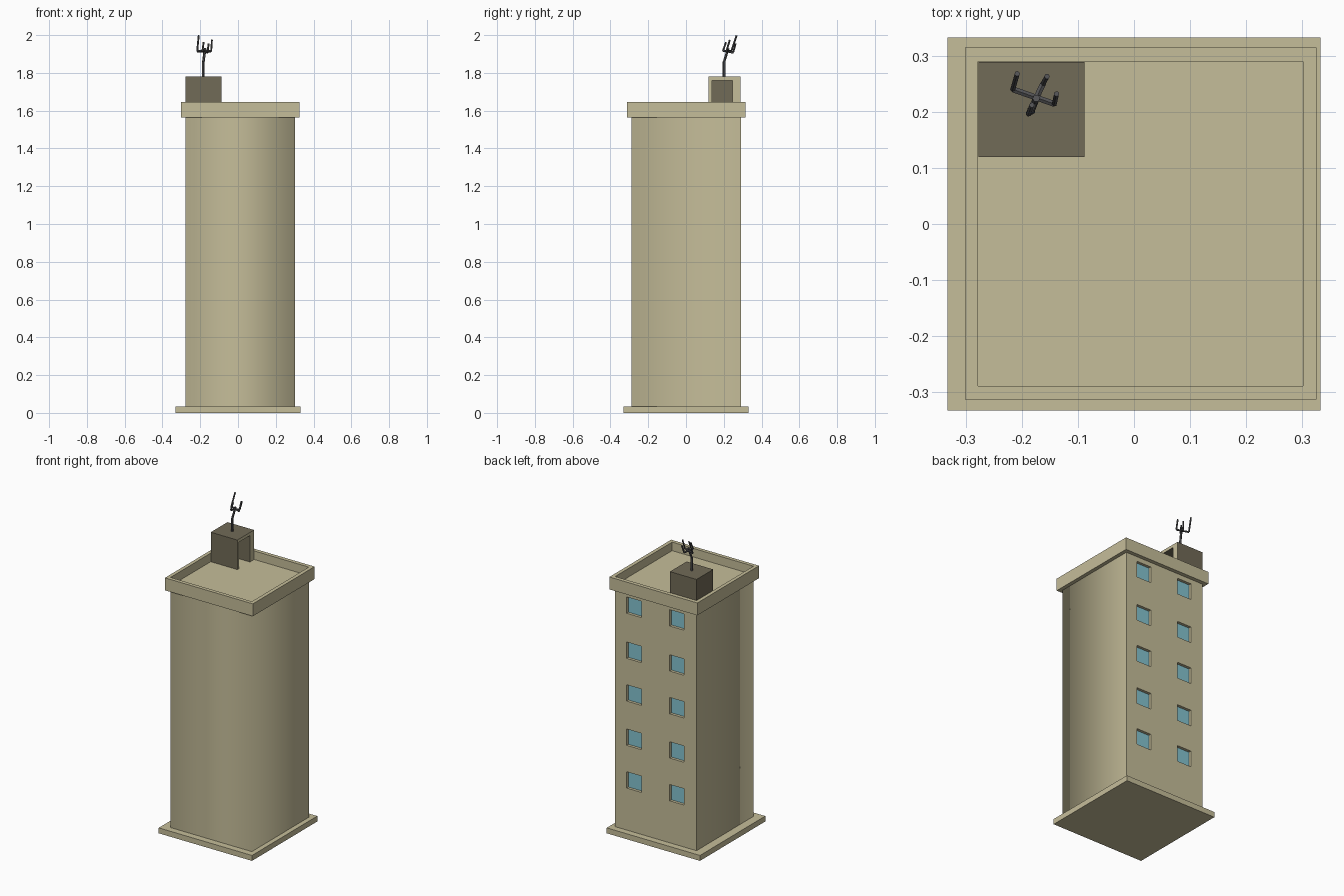
import bpy, bmesh
from mathutils import Vector

cube = bpy.data.objects.get("Cube")
if cube:
    bpy.data.objects.remove(cube, do_unlink=True)


def material(name, rgb):
    m = bpy.data.materials.new(name)
    m.use_nodes = True
    m.diffuse_color = (*rgb, 1)
    m.node_tree.nodes["Principled BSDF"].inputs["Base Color"].default_value = (*rgb, 1)
    return m


TAN = material("tan plaster", (0.56, 0.51, 0.32))
BROWN = material("dark brown plaster", (0.165, 0.145, 0.095))
BLUE = material("blue glass", (0.23, 0.55, 0.63))
GREY = material("dark grey metal", (0.085, 0.085, 0.09))


def finish(name, bm, *mats):
    me = bpy.data.meshes.new(name)
    bm.to_mesh(me)
    bm.free()
    for m in mats:
        me.materials.append(m)
    ob = bpy.data.objects.new(name, me)
    bpy.context.collection.objects.link(ob)
    return ob


def add_box(bm, lo, hi):
    lo, hi = Vector(lo), Vector(hi)
    verts = bmesh.ops.create_cube(bm, size=1)["verts"]
    for v in verts:
        v.co = Vector(lo[i] + (v.co[i] + 0.5) * (hi[i] - lo[i]) for i in range(3))
    return verts


def add_bar(bm, a, b, r):
    a, b = Vector(a), Vector(b)
    verts = bmesh.ops.create_cone(bm, cap_ends=True, segments=6, radius1=r,
                                  radius2=r, depth=(b - a).length)["verts"]
    rot = (b - a).to_track_quat("Z", "Y")
    for v in verts:
        v.co = rot @ v.co + (a + b) / 2


# Main extents
X0, X1, Y0, Y1 = -0.278, 0.301, -0.289, 0.29
BASE, ROOF, EAVE, RIM = 0.035, 1.59, 1.565, 1.645

# Base slab
bm = bmesh.new()
add_box(bm, (-0.332, -0.332, 0), (0.332, 0.332, BASE))
finish("base_slab", bm, TAN)

# Tower walls and roof deck: soft front corners, open at the back
bm = bmesh.new()
add_box(bm, (X0, Y0, BASE), (X1, Y1, ROOF))
bm.normal_update()
bmesh.ops.delete(bm, geom=[f for f in bm.faces if f.normal.y > 0.9], context="FACES")
for f in bm.faces:
    f.smooth = abs(f.normal.z) < 0.5
for e in bm.edges:
    a, b = e.verts
    e.smooth = abs(a.co.z - b.co.z) > 0.5 and a.co.y < 0
finish("tower_walls", bm, TAN)

# Back wall: a grid whose window cells are pushed inwards
columns = [(-0.19, -0.087), (0.115, 0.22)]
rows = [(top - 0.105, top) for top in (0.41, 0.685, 0.97, 1.245, 1.535)]
xs = [X0, *sum(columns, ()), X1]
zs = [BASE, *sum(rows, ()), ROOF]
bm = bmesh.new()
grid = [[bm.verts.new((x, Y1, z)) for x in xs] for z in zs]
windows = []
for j in range(len(zs) - 1):
    for i in range(len(xs) - 1):
        f = bm.faces.new((grid[j][i], grid[j + 1][i], grid[j + 1][i + 1], grid[j][i + 1]))
        if i % 2 and j % 2:
            windows.append(f)
bm.normal_update()
for f in windows:
    pane = bmesh.ops.extrude_discrete_faces(bm, faces=[f])["faces"][0]
    pane.material_index = 1
    bmesh.ops.translate(bm, verts=pane.verts, vec=(0, -0.018, 0))
finish("back_wall_with_windows", bm, TAN, BLUE)

# Parapet ring around the roof
bm = bmesh.new()
outer = [(-0.301, -0.313), (0.325, -0.313), (0.325, 0.315), (-0.301, 0.315)]
inner = [(X0, Y0), (X1, Y0), (X1, Y1), (X0, Y1)]
loops = [[bm.verts.new((x, y, z)) for x, y in ring]
         for ring, z in ((outer, EAVE), (outer, RIM), (inner, RIM), (inner, EAVE))]
for k in range(4):
    p, q = loops[k], loops[(k + 1) % 4]
    for i in range(4):
        n = (i + 1) % 4
        bm.faces.new((p[i], p[n], q[n], q[i]))
bmesh.ops.recalc_face_normals(bm, faces=bm.faces)
finish("parapet", bm, TAN)

# Roof hut: dark walls, open doorway on the left with a tan surround
HX0, HX1, HY0, HY1, HTOP = -0.277, -0.088, 0.119, 0.289, 1.78
LINTEL, D0, D1 = 1.76, 0.137, 0.247
bm = bmesh.new()
add_box(bm, (HX0, HY0, ROOF), (HX1, D0, LINTEL))
add_box(bm, (HX0, D1, ROOF), (HX1, HY1, LINTEL))
add_box(bm, (HX0, D0, ROOF), (HX0 + 0.02, D1, LINTEL))
add_box(bm, (HX0, HY0, LINTEL), (HX1, HY1, HTOP))
bm.normal_update()
for f in bm.faces:
    if f.normal.x > 0.9 and f.calc_center_median().x > HX1 - 0.01:
        f.material_index = 1
finish("roof_hut", bm, BROWN, TAN)

# Aerial: bent mast, two crossed arms and upright prongs
bend, hub = (-0.183, 0.202, 1.86), (-0.174, 0.224, 1.93)
bm = bmesh.new()
add_bar(bm, (-0.183, 0.202, HTOP - 0.005), bend, 0.008)
add_bar(bm, bend, hub, 0.007)
arms = [
    ((-0.216, 0.240, 1.915), (-0.142, 0.214, 1.915), (-0.208, 0.268, 1.998), (-0.138, 0.232, 1.975)),
    ((-0.188, 0.196, 1.918), (-0.162, 0.250, 1.908), (-0.182, 0.212, 1.962), (-0.155, 0.263, 1.955)),
]
for a, b, tip_a, tip_b in arms:
    add_bar(bm, a, b, 0.006)
    add_bar(bm, a, tip_a, 0.005)
    add_bar(bm, b, tip_b, 0.005)
finish("roof_aerial", bm, GREY)
